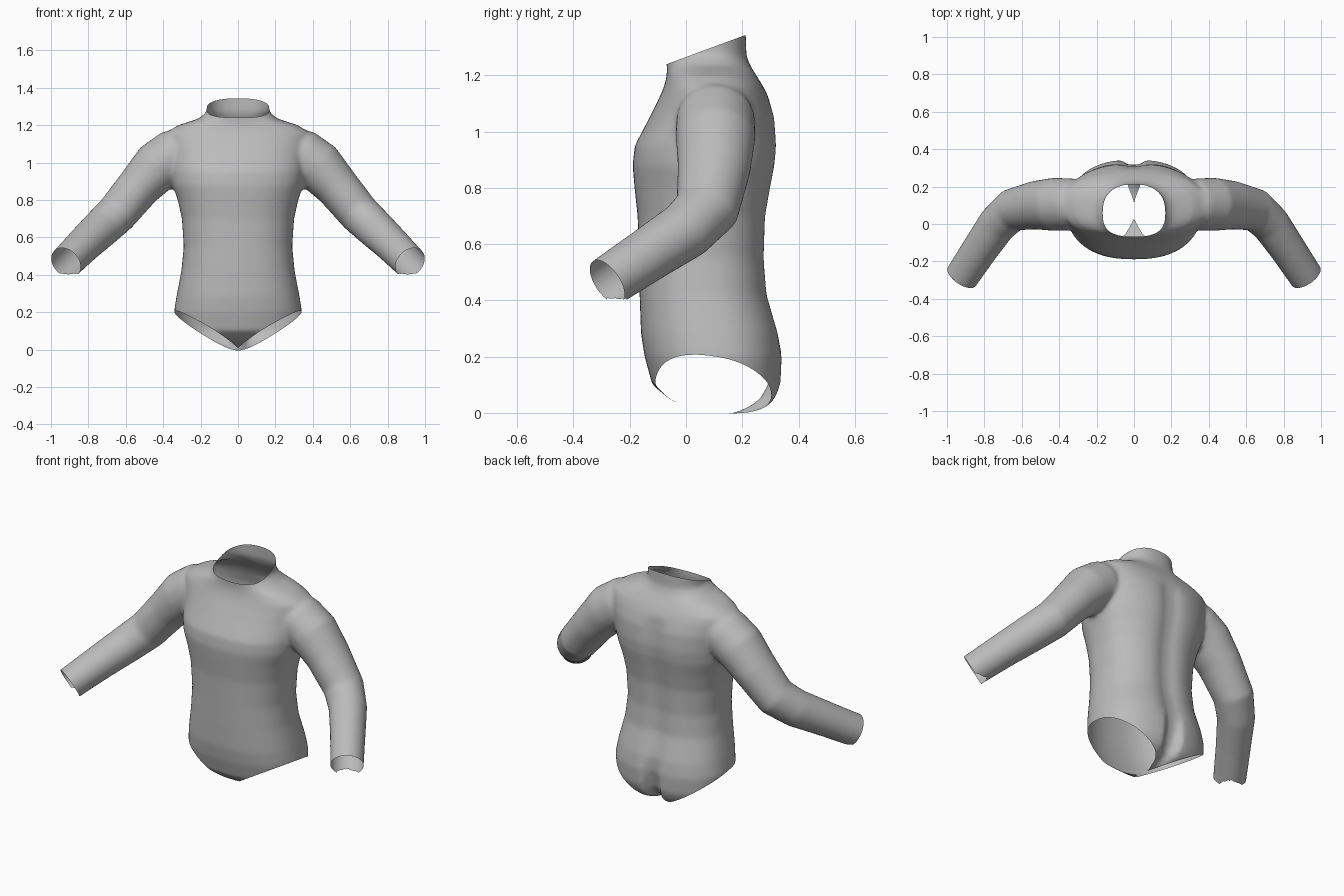
import bpy, bmesh, math
from mathutils import Vector

cube = bpy.data.objects.get("Cube")
if cube:
    bpy.data.objects.remove(cube, do_unlink=True)

fabric = bpy.data.materials.new("grey fabric")
fabric.use_nodes = True
GREY = (0.5, 0.5, 0.5, 1)
fabric.diffuse_color = GREY
fabric.node_tree.nodes["Principled BSDF"].inputs["Base Color"].default_value = GREY

SEG = 64


def loft(bm, rings):
    """Skin a list of rings of points into a closed solid."""
    loops = [[bm.verts.new(p) for p in ring] for ring in rings]
    for a, b in zip(loops, loops[1:]):
        for i in range(len(a)):
            j = (i + 1) % len(a)
            bm.faces.new((a[i], a[j], b[j], b[i]))
    bm.faces.new(loops[0][::-1])
    bm.faces.new(loops[-1])


def power(v, e):
    return math.copysign(abs(v) ** e, v)


def torso_ring(z, width, front, back):
    """Rounded cross-section with a groove down the middle of the back."""
    mid, half = (front + back) / 2, (back - front) / 2
    groove = 0.10 if z < 0.2 else 0.06 if z < 0.25 else 0.022 if z < 1.12 else 0
    spread = 0.03 if z < 0.25 else 0.06
    ring = []
    for i in range(SEG):
        a = math.tau * (i + 0.5) / SEG
        x = width * power(math.cos(a), 0.85)
        y = mid + half * power(math.sin(a), 0.85)
        if math.sin(a) > 0:
            y -= groove * math.exp(-(x / spread) ** 2)
        ring.append((x, y, z))
    return ring


# Torso sections: height, half width, front, back
TORSO = [
    (-0.005, 0.10, 0.06, 0.24), (0.02, 0.22, 0.0, 0.29), (0.05, 0.29, -0.06, 0.32),
    (0.10, 0.33, -0.12, 0.34), (0.20, 0.342, -0.147, 0.345), (0.28, 0.33, -0.16, 0.335),
    (0.42, 0.303, -0.165, 0.295), (0.55, 0.29, -0.168, 0.285), (0.70, 0.30, -0.172, 0.29),
    (0.80, 0.322, -0.183, 0.307), (0.88, 0.35, -0.19, 0.322), (0.95, 0.36, -0.182, 0.328),
    (1.05, 0.37, -0.13, 0.32), (1.12, 0.385, -0.095, 0.295), (1.16, 0.385, -0.078, 0.275),
    (1.20, 0.32, -0.068, 0.25), (1.235, 0.21, -0.068, 0.228), (1.27, 0.168, -0.072, 0.215),
    (1.42, 0.162, -0.072, 0.21),
]
# Sleeve path on one side: centre, thickness, depth
SLEEVE = [
    ((0.24, 0.10, 1.08), 0.11, 0.12), ((0.34, 0.105, 1.04), 0.14, 0.14),
    ((0.43, 0.105, 0.98), 0.137, 0.142), ((0.53, 0.10, 0.87), 0.118, 0.13),
    ((0.65, 0.075, 0.725), 0.11, 0.115), ((0.73, 0.0, 0.65), 0.105, 0.105),
    ((0.82, -0.13, 0.565), 0.097, 0.097), ((0.92, -0.28, 0.465), 0.09, 0.092),
    ((0.98, -0.37, 0.405), 0.088, 0.09),
]


def sleeve_rings(side):
    pts = [Vector((side * x, y, z)) for (x, y, z), _, _ in SLEEVE]
    rings = []
    for i, (p, (_, r, d)) in enumerate(zip(pts, SLEEVE)):
        t = (pts[min(i + 1, len(pts) - 1)] - pts[max(i - 1, 0)]).normalized()
        u = t.cross(Vector((0, 1, 0))).normalized()
        v = t.cross(u)
        rings.append([p + u * r * math.cos(k * math.tau / 32) + v * d * math.sin(k * math.tau / 32)
                      for k in range(32)])
    return rings


# Solid torso and sleeves, fused into one smooth skin
bm = bmesh.new()
loft(bm, [torso_ring(*s) for s in TORSO])
for side in (-1, 1):
    loft(bm, sleeve_rings(side))
bmesh.ops.recalc_face_normals(bm, faces=bm.faces)
mesh = bpy.data.meshes.new("bodysuit")
bm.to_mesh(mesh)
bm.free()
suit = bpy.data.objects.new("bodysuit", mesh)
bpy.context.collection.objects.link(suit)
bpy.context.view_layer.objects.active = suit
suit.select_set(True)

remesh = suit.modifiers.new("fuse", 'REMESH')
remesh.mode = 'VOXEL'
remesh.voxel_size = 0.012
smooth = suit.modifiers.new("soften", 'SMOOTH')
smooth.factor = 0.5
smooth.iterations = 10
bpy.ops.object.convert(target='MESH')

# Cut the neck, wrist and leg openings
bm = bmesh.new()
bm.from_mesh(suit.data)


def cut(inside, point, normal, clear=True):
    """Trim the faces chosen by a rule on the outer side of a plane."""
    faces = [f for f in bm.faces if inside(f.calc_center_median())]
    geom = set(faces)
    for f in faces:
        geom.update(f.verts)
        geom.update(f.edges)
    bmesh.ops.bisect_plane(bm, geom=list(geom), dist=1e-5, plane_co=point,
                           plane_no=normal, clear_outer=clear)


cut(lambda c: c.z > 1.1 and abs(c.x) < 0.25, (0, 0, 1.265), (0, -0.37, 1))
cut(lambda c: c.z < 0.4, (0, 0, 0), (1, 0, 0), clear=False)
for side in (-1, 1):
    cut(lambda c: c.x * side > 0.75, (side * 0.92, -0.28, 0.465), (side * 0.485, -0.73, -0.485))
    cut(lambda c: c.x * side > 0 and c.z < 0.4, (0, 0.1, -0.003), (side * 0.6, -0.15, -1))

bm.to_mesh(suit.data)
bm.free()
suit.data.materials.clear()
suit.data.materials.append(fabric)
bpy.ops.object.shade_smooth_by_angle(angle=math.radians(60))
